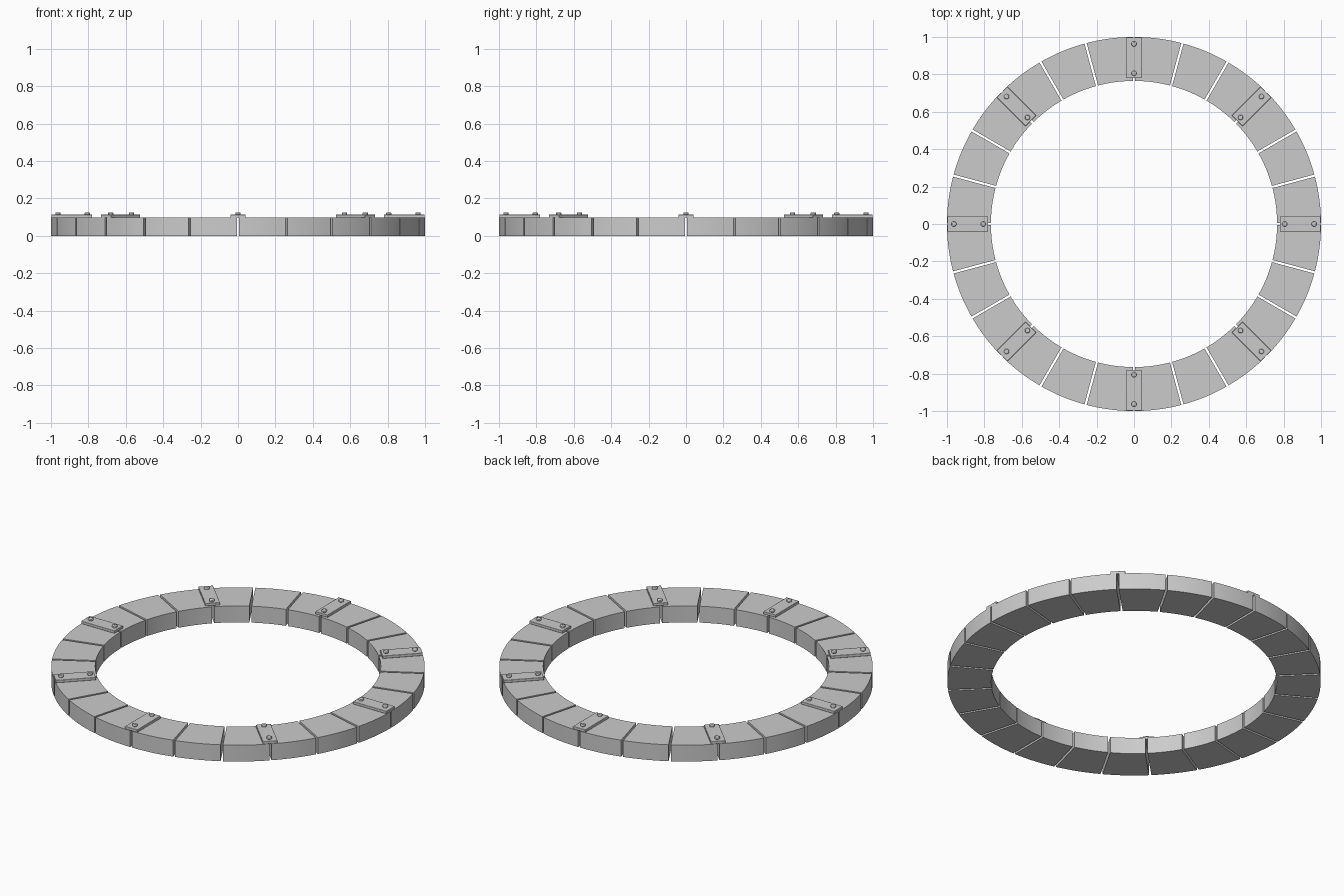
import bpy, bmesh
from math import asin, cos, sin, pi, radians
from mathutils import Matrix

cube = bpy.data.objects.get("Cube")
if cube:
    bpy.data.objects.remove(cube, do_unlink=True)

STONES, PLATES = 24, 8
R_IN, R_OUT, HEIGHT = 0.765, 1.0, 0.097
HALF_GAP = 0.006
ARC_STEPS = 8

grey = bpy.data.materials.new("stone grey")
grey.use_nodes = True
colour = (0.6, 0.6, 0.6, 1)
grey.diffuse_color = colour
grey.node_tree.nodes["Principled BSDF"].inputs["Base Color"].default_value = colour


def finish(bm, name, angle, bevel=0.0):
    """Turn a bmesh into a shaded object rotated about the ring's axis."""
    bmesh.ops.recalc_face_normals(bm, faces=bm.faces)
    mesh = bpy.data.meshes.new(name)
    bm.to_mesh(mesh)
    bm.free()
    obj = bpy.data.objects.new(name, mesh)
    bpy.context.collection.objects.link(obj)
    mesh.materials.append(grey)
    obj.rotation_euler.z = angle
    if bevel:
        mod = obj.modifiers.new("soft edges", "BEVEL")
        mod.width, mod.segments = bevel, 2
        mod.limit_method, mod.angle_limit = "ANGLE", radians(40)
    bpy.ops.object.select_all(action="DESELECT")
    obj.select_set(True)
    bpy.context.view_layer.objects.active = obj
    bpy.ops.object.shade_smooth_by_angle(angle=radians(30))
    return obj


def arc(radius):
    """Points of one stone's arc, leaving a parallel-sided joint."""
    half = pi / STONES - asin(HALF_GAP / radius)
    angles = [half * (2 * i / ARC_STEPS - 1) for i in range(ARC_STEPS + 1)]
    return [(radius * cos(a), radius * sin(a), 0) for a in angles]


# Wedge-shaped ring stones
for i in range(STONES):
    bm = bmesh.new()
    inner = [bm.verts.new(p) for p in arc(R_IN)]
    outer = [bm.verts.new(p) for p in arc(R_OUT)]
    base = [bm.faces.new((inner[k], outer[k], outer[k + 1], inner[k + 1]))
            for k in range(ARC_STEPS)]
    top = bmesh.ops.extrude_face_region(bm, geom=base, use_keep_orig=True)["geom"]
    bmesh.ops.translate(bm, vec=(0, 0, HEIGHT),
                        verts=[g for g in top if isinstance(g, bmesh.types.BMVert)])
    finish(bm, f"ring_stone_{i + 1}", (i + 0.5) * 2 * pi / STONES)

# Clamp plates over every third joint, each held by two bolts
for i in range(PLATES):
    turn = i * 2 * pi / PLATES
    bm = bmesh.new()
    place = Matrix.Translation((0.889, 0, HEIGHT + 0.008))
    bmesh.ops.create_cube(bm, size=1, matrix=place @ Matrix.Diagonal((0.218, 0.08, 0.016, 1)))
    finish(bm, f"clamp_plate_{i + 1}", turn, bevel=0.002)
    for side, radius in (("inner", 0.806), ("outer", 0.963)):
        bm = bmesh.new()
        bmesh.ops.create_cone(bm, cap_ends=True, segments=16, radius1=0.014, radius2=0.014,
                              depth=0.014,
                              matrix=Matrix.Translation((radius, 0, HEIGHT + 0.021)))
        finish(bm, f"{side}_bolt_{i + 1}", turn, bevel=0.004)
